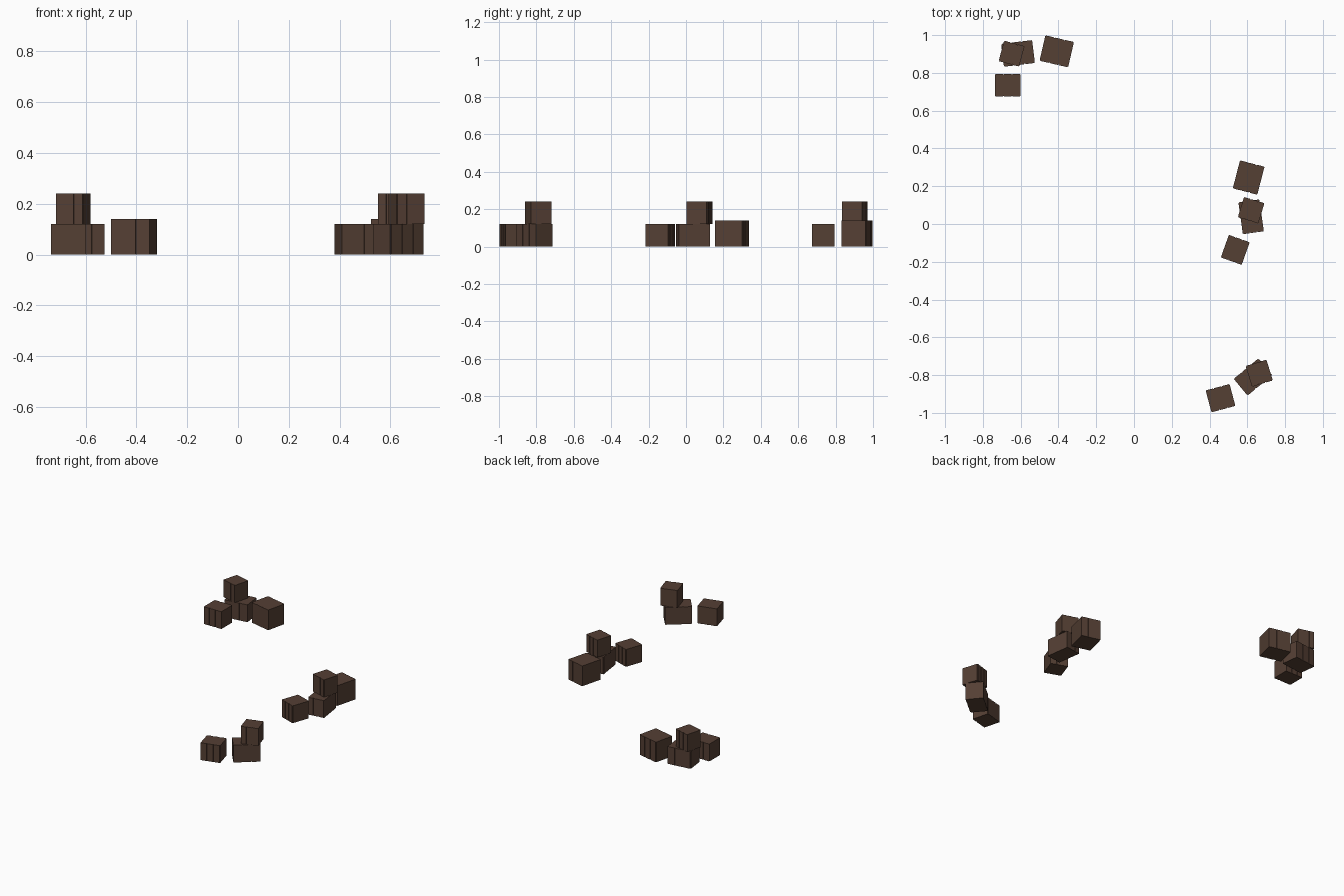
import bpy, bmesh
from math import radians
from mathutils import Matrix

if "Cube" in bpy.data.objects:
    bpy.data.objects.remove(bpy.data.objects["Cube"])

wood = bpy.data.materials.new("dark_wood")
wood.diffuse_color = (0.09, 0.05, 0.034, 1)
wood.use_nodes = True
wood.node_tree.nodes["Principled BSDF"].inputs["Base Color"].default_value = wood.diffuse_color


def add_box(bm, centre, size):
    m = Matrix.Translation(centre) @ Matrix.Diagonal((*size, 1))
    bmesh.ops.create_cube(bm, size=1, matrix=m)


def crate(name, x, y, z, w, d, h, angle, slats=3, t=0.003):
    bm = bmesh.new()
    # solid crate body
    add_box(bm, (0, 0, h / 2), (w, d - 2 * t, h))
    # upright planks on the front and back faces
    pitch = w / slats
    for side in (-1, 1):
        for i in range(slats):
            px = -w / 2 + pitch * (i + 0.5)
            add_box(bm, (px, side * (d / 2 - t), h / 2), (pitch * 0.86, 2 * t, h))
    mesh = bpy.data.meshes.new(name)
    bm.to_mesh(mesh)
    bm.free()
    mesh.materials.append(wood)
    ob = bpy.data.objects.new(name, mesh)
    ob.location = (x, y, z)
    ob.rotation_euler.z = radians(angle)
    bpy.context.collection.objects.link(ob)


# back left stack
crate("back_base_crate", -0.614, 0.903, 0, 0.165, 0.122, 0.12, 7)
crate("back_top_crate", -0.648, 0.902, 0.12, 0.112, 0.112, 0.12, -15)
crate("back_large_crate", -0.409, 0.914, 0, 0.155, 0.138, 0.14, -13)
crate("back_side_crate", -0.668, 0.735, 0, 0.135, 0.12, 0.12, 0)

# middle right stack
crate("middle_base_crate", 0.62, 0.038, 0, 0.112, 0.17, 0.12, 8)
crate("middle_top_crate", 0.62, 0.073, 0.12, 0.113, 0.112, 0.12, -17)
crate("middle_large_crate", 0.607, 0.246, 0, 0.134, 0.153, 0.14, -14.5)
crate("middle_side_crate", 0.536, -0.137, 0, 0.117, 0.127, 0.12, -19.5)

# front right stack
crate("front_base_crate", 0.63, -0.81, 0, 0.17, 0.115, 0.12, 39.5)
crate("front_top_crate", 0.663, -0.79, 0.12, 0.115, 0.115, 0.12, 17)
crate("front_side_crate", 0.458, -0.922, 0, 0.131, 0.12, 0.12, 15)
